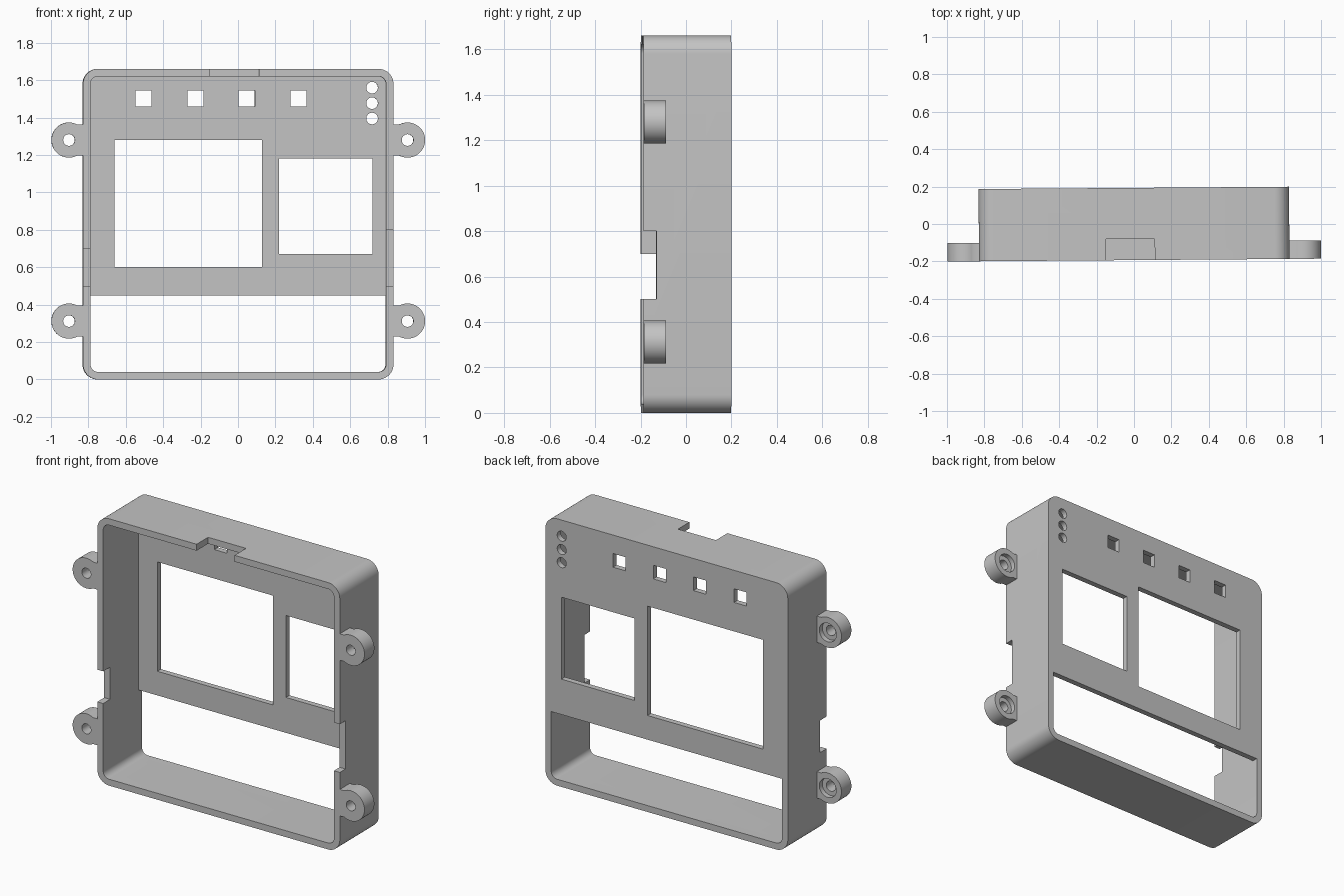
import bpy, bmesh, math

cube = bpy.data.objects.get("Cube")
if cube:
    bpy.data.objects.remove(cube, do_unlink=True)

grey = bpy.data.materials.new("plain grey plastic")
grey.use_nodes = True
GREY = (0.55, 0.55, 0.55, 1)
grey.diffuse_color = GREY
grey.node_tree.nodes["Principled BSDF"].inputs["Base Color"].default_value = GREY

FRONT, BACK = -0.193, 0.193
WALL, PANEL = 0.04, 0.035
TILT = 0.0075      # the whole case is turned slightly about z


def arc(cx, cz, r, start, end, steps):
    """Points on an arc in the x-z plane, angles in degrees."""
    angles = [math.radians(start + (end - start) * i / steps) for i in range(steps + 1)]
    return [(cx + r * math.cos(a), cz + r * math.sin(a)) for a in angles]


def rounded(x0, x1, z0, z1, top=0, bottom=0):
    """Rectangle with its own radius for the top and bottom corners."""
    pts = []
    corners = [(x1, z1, -1, -1, top), (x0, z1, 1, -1, top),
               (x0, z0, 1, 1, bottom), (x1, z0, -1, 1, bottom)]
    for i, (x, z, sx, sz, r) in enumerate(corners):
        if r:
            pts += arc(x + sx * r, z + sz * r, r, 90 * i, 90 * i + 90, 10)
        else:
            pts.append((x, z))
    return pts


def circle(cx, cz, r):
    return arc(cx, cz, r, 0, 360, 40)[:-1]


def prism(name, pts, y0, y1):
    """Extrude an x-z outline from y0 to y1."""
    bm = bmesh.new()
    face = bm.faces.new([bm.verts.new((x, y0, z)) for x, z in pts])
    out = bmesh.ops.extrude_face_region(bm, geom=[face])
    moved = [v for v in out["geom"] if isinstance(v, bmesh.types.BMVert)]
    bmesh.ops.translate(bm, verts=moved, vec=(0, y1 - y0, 0))
    bmesh.ops.recalc_face_normals(bm, faces=bm.faces)
    mesh = bpy.data.meshes.new(name)
    bm.to_mesh(mesh)
    bm.free()
    mesh.materials.append(grey)
    obj = bpy.data.objects.new(name, mesh)
    bpy.context.collection.objects.link(obj)
    return obj


def select(obj):
    bpy.ops.object.select_all(action="DESELECT")
    obj.select_set(True)
    bpy.context.view_layer.objects.active = obj


def cut(obj, pts, y0, y1):
    """Remove a prism from an object."""
    cutter = prism("cutter", pts, y0, y1)
    cutter.hide_render = True
    mod = obj.modifiers.new("cut", "BOOLEAN")
    mod.operation, mod.solver, mod.object = "DIFFERENCE", "EXACT", cutter
    select(obj)
    bpy.ops.object.modifier_apply(modifier=mod.name)
    bpy.data.objects.remove(cutter, do_unlink=True)


def finish(obj):
    select(obj)
    bpy.ops.object.shade_smooth_by_angle(angle=math.radians(30))
    obj.rotation_euler.z = TILT


# Hollow case with a thin back panel
case = prism("case", rounded(-0.83, 0.83, 0, 1.66, 0.08, 0.08), FRONT, BACK)
IN = 0.83 - WALL
cut(case, rounded(-IN, IN, WALL, 1.66 - WALL, 0.04, 0.04), FRONT - 0.1, BACK - PANEL)

# Openings through the back panel
through = (0.1, 0.3)
cut(case, rounded(-IN, IN, WALL, 0.45, 0, 0.04), *through)
cut(case, rounded(-0.66, 0.13, 0.60, 1.28), *through)
cut(case, rounded(0.22, 0.72, 0.67, 1.18), *through)
for x in (-0.505, -0.227, 0.048, 0.324):
    cut(case, rounded(x - 0.043, x + 0.043, 1.46, 1.545), *through)
for z in (1.395, 1.477, 1.56):
    cut(case, circle(0.718, z, 0.031), *through)

# Cable notches in the front rim
cut(case, rounded(-0.15, 0.11, 1.58, 1.7), -0.3, -0.08)
cut(case, rounded(0.75, 0.9, 0.50, 0.80), -0.3, -0.137)
cut(case, rounded(-0.9, -0.75, 0.50, 0.70), -0.3, -0.125)
finish(case)

# Screw ears with a recess at the back
EAR_BACK = FRONT + 0.098
for side, sign in (("left", 1), ("right", -1)):
    for level, z in (("upper", 1.28), ("lower", 0.312)):
        outline = [(0.82, z - 0.082)] + arc(0.905, z, 0.094, -119, 119, 32) + [(0.82, z + 0.082)]
        ear = prism(f"{side}_{level}_ear", [(sign * x, h) for x, h in outline], FRONT, EAR_BACK)
        cut(ear, circle(sign * 0.905, z, 0.031), FRONT - 0.1, EAR_BACK + 0.1)
        cut(ear, circle(sign * 0.905, z, 0.058), EAR_BACK - 0.03, EAR_BACK + 0.1)
        finish(ear)
